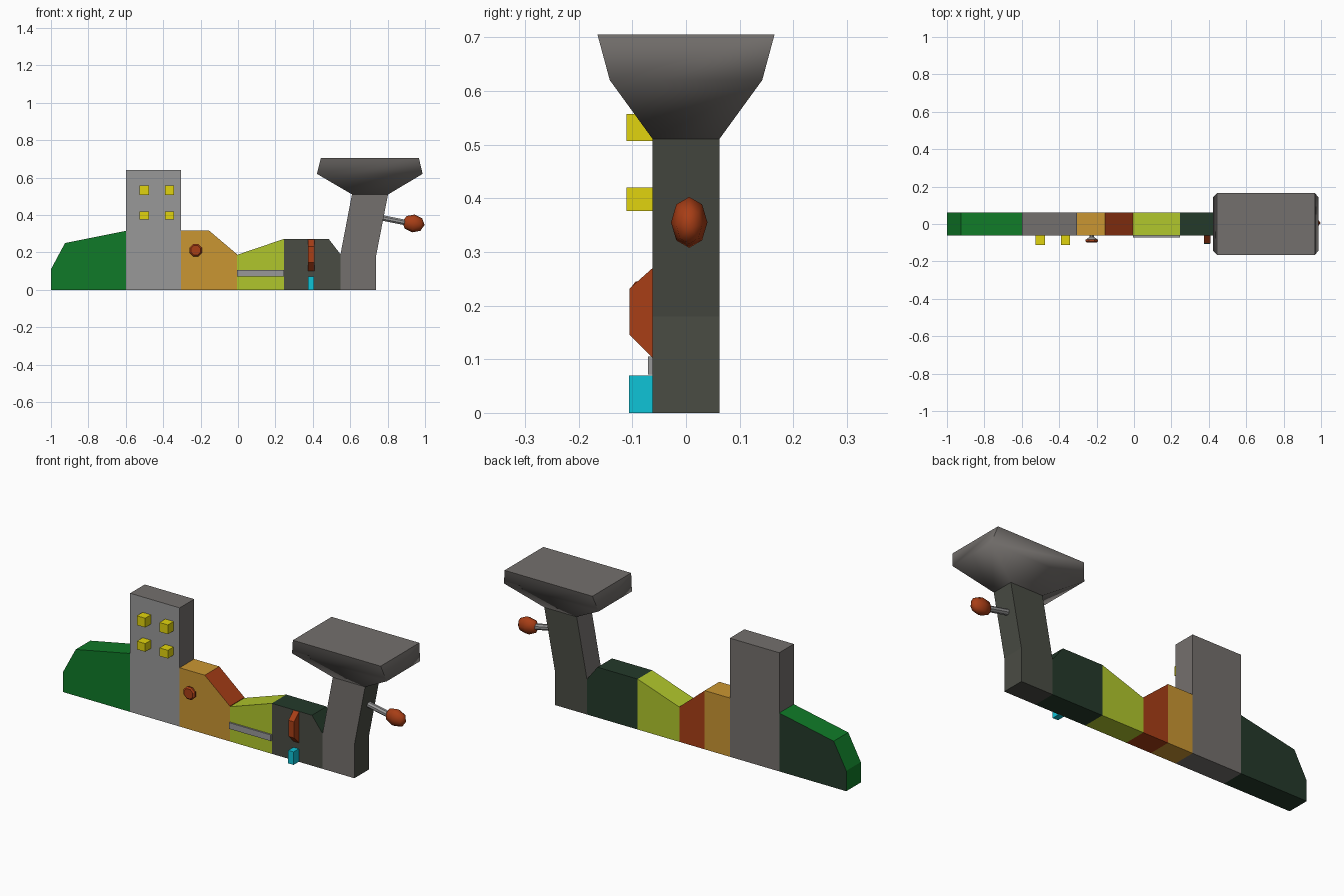
import bpy, bmesh, math
from mathutils import Vector, Matrix

if "Cube" in bpy.data.objects:
    bpy.data.objects.remove(bpy.data.objects["Cube"])


def lin(c):
    c /= 255
    return c / 12.92 if c <= 0.04045 else ((c + 0.055) / 1.055) ** 2.4


def mat(name, r, g, b):
    m = bpy.data.materials.new(name)
    m.diffuse_color = (lin(r), lin(g), lin(b), 1)
    m.use_nodes = True
    m.node_tree.nodes["Principled BSDF"].inputs["Base Color"].default_value = m.diffuse_color
    return m


GREEN = mat("green", 16, 122, 40)
DARK_GREEN = mat("dark_green", 36, 58, 42)
DARK_GREY = mat("dark_grey", 74, 76, 68)
WARM_GREY = mat("warm_grey", 116, 112, 109)
LIGHT_GREY = mat("light_grey", 152, 152, 152)
OCHRE = mat("ochre", 202, 150, 50)
RUST = mat("rust", 168, 62, 22)
LIME = mat("lime", 176, 198, 44)
YELLOW = mat("yellow", 225, 212, 14)
CYAN = mat("cyan", 14, 195, 215)
W = 0.062  # half thickness of the body


def finish(name, bm, mats, rule=None, smooth=None):
    bmesh.ops.recalc_face_normals(bm, faces=bm.faces[:])
    bm.normal_update()
    for f in bm.faces:
        if rule:
            f.material_index = rule(f.normal)
        f.smooth = False
    me = bpy.data.meshes.new(name)
    bm.to_mesh(me)
    bm.free()
    for m in mats:
        me.materials.append(m)
    ob = bpy.data.objects.new(name, me)
    bpy.context.collection.objects.link(ob)
    if smooth:
        bpy.ops.object.select_all(action='DESELECT')
        ob.select_set(True)
        bpy.context.view_layer.objects.active = ob
        bpy.ops.object.shade_smooth_by_angle(angle=math.radians(smooth))
    return ob


def loft(name, rings, mats, rule=None, smooth=None):
    """Closed solid through rings holding equal numbers of points."""
    bm = bmesh.new()
    vs = [[bm.verts.new(p) for p in r] for r in rings]
    n = len(vs[0])
    for a, b in zip(vs, vs[1:]):
        for i in range(n):
            j = (i + 1) % n
            bm.faces.new((a[i], a[j], b[j], b[i]))
    bm.faces.new(vs[0])
    bm.faces.new(vs[-1])
    return finish(name, bm, mats, rule, smooth)


def prism(name, pts, mats, rule=None, y0=-W, y1=W):
    """Front profile (x, z) pushed through the thickness."""
    return loft(name, [[(x, y, z) for x, z in pts] for y in (y0, y1)], mats, rule)


def box(name, x0, x1, y0, y1, z0, z1, m):
    return prism(name, [(x0, z0), (x1, z0), (x1, z1), (x0, z1)], [m], None, y0, y1)


def turned(name, base, axis, prof, m, n=8, smooth=None):
    """Solid of revolution: prof is (distance along axis, radius)."""
    q = Vector(axis).to_track_quat('Z', 'Y')
    rings = []
    for d, r in prof:
        rings.append([Vector(base) + q @ Vector((r * math.cos((i + .5) * math.tau / n),
                                                 r * math.sin((i + .5) * math.tau / n), d))
                      for i in range(n)])
    return loft(name, rings, [m], None, smooth)


def front_only(n):
    return 0 if n.y < -0.5 else 1


# Body sections, left to right
prism("end_section", [(-1, 0), (-.6, 0), (-.6, .315), (-.925, .25), (-1, .11)],
      [GREEN, DARK_GREEN], lambda n: 1 if n.y > .5 or n.z < -.5 else 0)
prism("tower", [(-.6, 0), (-.305, 0), (-.305, .64), (-.6, .64)],
      [LIGHT_GREY, WARM_GREY], front_only)
prism("ochre_section", [(-.305, 0), (-.155, 0), (-.155, .317), (-.305, .317)], [OCHRE])
prism("slope_section", [(-.155, 0), (-.005, 0), (-.005, .19), (-.155, .317)],
      [OCHRE, RUST], front_only)
prism("lime_section", [(-.005, 0), (.245, 0), (.245, .272), (-.005, .187)], [LIME])
prism("dark_section", [(.245, 0), (.548, 0), (.548, .19), (.485, .272), (.245, .272)],
      [DARK_GREY, DARK_GREEN], front_only)
prism("neck", [(.548, 0), (.738, 0), (.738, .18), (.803, .515), (.61, .515), (.548, .19)],
      [WARM_GREY, DARK_GREY],
      lambda n: 0 if n.y < -.5 or n.x < -.5 else 1)

# Flared head
head = [(.61, .803, W, .51), (.422, .987, .142, .62), (.443, .967, .165, .705)]
loft("head", [[(a, -w, z), (b, -w, z), (b, w, z), (a, w, z)] for a, b, w, z in head],
     [WARM_GREY], None, 75)

# Yellow buttons on the tower
for i, x in enumerate((-.501, -.366)):
    for j, (z0, z1) in enumerate(((.376, .42), (.507, .557))):
        box(f"button_{i}_{j}", x - .025, x + .025, -.111, -W + .002, z0, z1, YELLOW)

# Dial: flared stem with a rust cap
turned("dial_stem", (-.226, -W + .002, .212), (0, -1, 0),
       [(0, .014), (.01, .014), (.024, .035)], LIGHT_GREY)
turned("dial_cap", (-.226, -W - .022, .212), (0, -1, 0),
       [(0, .036), (.009, .036), (.016, .028)], RUST)

# Front rail, fin and cyan block
box("rail", -.005, .245, -.071, -W + .002, .072, .105, LIGHT_GREY)
loft("fin", [[(x, -W + .002, .1), (x, -.105, .145), (x, -.105, .232), (x, -W + .002, .272)]
             for x in (.374, .408)], [RUST])
box("cyan_block", .374, .406, -.106, -W + .002, 0, .07, CYAN)

# Side lever with a faceted knob
turned("lever_rod", (.755, .005, .388), (.15, 0, -.03), [(0, .016), (.15, .016)], LIGHT_GREY)
bm = bmesh.new()
bmesh.ops.create_uvsphere(bm, u_segments=8, v_segments=4, radius=1)
bm.transform(Matrix.Translation((.938, .006, .355)) @ Matrix.Rotation(math.radians(8), 4, 'Y')
             @ Matrix.Diagonal((.06, .034, .048, 1)) @ Matrix.Rotation(math.pi / 2, 4, 'Y'))
finish("lever_knob", bm, [RUST], None, 60)
